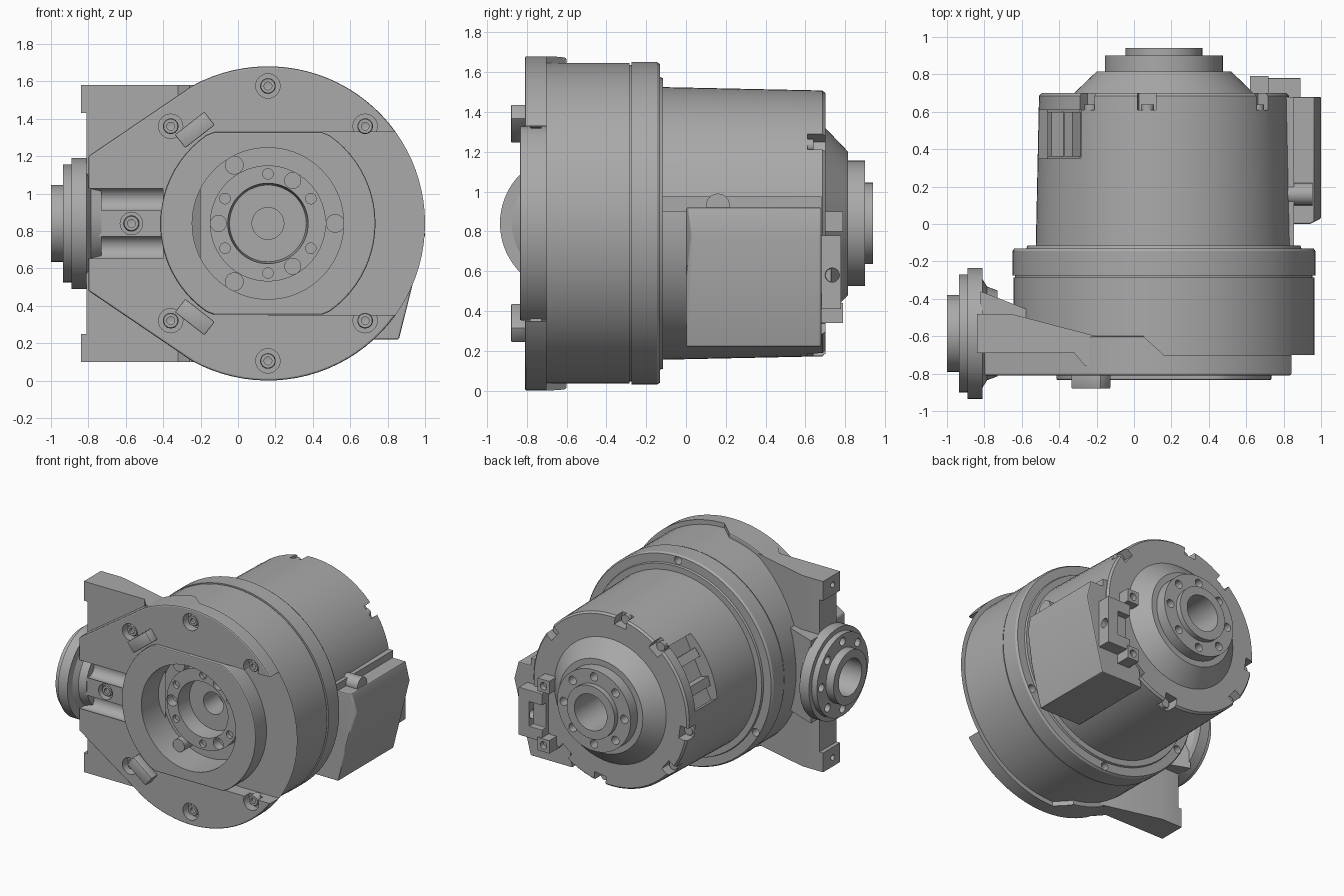
import bpy, bmesh
from math import sin, cos, pi, radians
from mathutils import Matrix, Vector

if "Cube" in bpy.data.objects:
    bpy.data.objects.remove(bpy.data.objects["Cube"])

metal = bpy.data.materials.new("cast_grey")
metal.use_nodes = True
metal.diffuse_color = (0.4, 0.4, 0.4, 1)
metal.node_tree.nodes["Principled BSDF"].inputs["Base Color"].default_value = (0.4, 0.4, 0.4, 1)

CX, CZ = 0.16, 0.84        # main axis, runs along y
NY = -0.585                # side shaft axis, runs along x


def finish(name, bm, smooth=True):
    bmesh.ops.remove_doubles(bm, verts=bm.verts, dist=1e-5)
    bmesh.ops.recalc_face_normals(bm, faces=bm.faces)
    mesh = bpy.data.meshes.new(name)
    bm.to_mesh(mesh)
    bm.free()
    mesh.materials.append(metal)
    ob = bpy.data.objects.new(name, mesh)
    bpy.context.collection.objects.link(ob)
    if smooth:
        shade(ob)
    return ob


def activate(ob):
    bpy.ops.object.select_all(action='DESELECT')
    ob.select_set(True)
    bpy.context.view_layer.objects.active = ob


def shade(ob):
    activate(ob)
    bpy.ops.object.shade_smooth_by_angle(angle=radians(30))


def lathe(name, profile, axis='Y', at=(CX, 0, CZ), steps=72):
    """Revolve (radius, distance) pairs about an axis through a point."""
    bm = bmesh.new()
    d = Vector((0, 1, 0)) if axis == 'Y' else Vector((1, 0, 0))
    vs = [bm.verts.new(Vector(at) + d * t + Vector((0, 0, r))) for r, t in profile]
    es = [bm.edges.new(p) for p in zip(vs, vs[1:])]
    bmesh.ops.spin(bm, geom=vs + es, cent=at, axis=d, angle=2 * pi, steps=steps)
    return finish(name, bm)


def cyl(name, r, a, b, axis='Y', at=(CX, 0, CZ), steps=24):
    return lathe(name, [(0, a), (r, a), (r, b), (0, b)], axis, at, steps)


def prism(name, pts, axis, a, b):
    """Extrude an outline along y (x, z points) or z (x, y points)."""
    bm = bmesh.new()
    f = bm.faces.new([bm.verts.new((u, a, v) if axis == 'Y' else (u, v, a)) for u, v in pts])
    new = bmesh.ops.extrude_face_region(bm, geom=[f])["geom"]
    move = (0, b - a, 0) if axis == 'Y' else (0, 0, b - a)
    bmesh.ops.translate(bm, vec=move, verts=[v for v in new if isinstance(v, bmesh.types.BMVert)])
    return finish(name, bm)


def box(name, lo, hi, turn=None):
    bm = bmesh.new()
    lo, hi = Vector(lo), Vector(hi)
    m = Matrix.Translation((lo + hi) / 2) @ Matrix.Diagonal((*(hi - lo), 1))
    bmesh.ops.create_cube(bm, size=1, matrix=(turn or Matrix()) @ m)
    return finish(name, bm, False)


def radial(deg):
    """Frame on the main axis whose local x points outwards at an angle."""
    return Matrix.Translation((CX, 0, CZ)) @ Matrix.Rotation(-radians(deg), 4, 'Y')


def around(r, deg):
    return (CX + r * cos(radians(deg)), 0, CZ + r * sin(radians(deg)))


def cut(ob, *cutters):
    for c in cutters:
        activate(ob)
        m = ob.modifiers.new("cut", 'BOOLEAN')
        m.operation, m.object, m.solver = 'DIFFERENCE', c, 'EXACT'
        bpy.ops.object.modifier_apply(modifier=m.name)
        bpy.data.objects.remove(c)
    shade(ob)


def bevel(ob, width, segments=2):
    activate(ob)
    m = ob.modifiers.new("bevel", 'BEVEL')
    m.width, m.segments, m.limit_method = width, segments, 'ANGLE'
    bpy.ops.object.modifier_apply(modifier=m.name)
    shade(ob)


def screw(at, y, r=0.042):
    lathe("socket_screw", [(0, y + .025), (r * .5, y + .02), (r * .5, y), (r * .9, y),
                           (r, y + .008), (r, y + .06), (0, y + .06)], at=at, steps=18)


# Main housing: front hub, wide ring, motor drum, end cone and rear collar
housing = lathe("housing", [
    (0, -.35), (.085, -.35), (.085, -.53), (.205, -.53), (.215, -.66), (.31, -.66),
    (.31, -.58), (.405, -.58), (.405, -.70), (.805, -.70), (.805, -.285), (.795, -.285),
    (.795, -.275), (.81, -.275), (.81, -.145), (.80, -.13), (.735, -.13), (.73, -.115),
    (.685, -.115), (.668, .685), (.655, .70), (.48, .70), (.36, .815), (.315, .815),
    (.315, .90), (.205, .90), (.205, .94), (.14, .94), (.14, .35), (0, .35)])
# rim notches, side window and holes in the drum
cut(housing, *[box("notch", (.60, .61, -.05), (.75, .75, .05), radial(a))
               for a in (38, 98, 128, 188, 218, 278, 308)])
cut(housing, box("window", (.57, .35, -.25), (.75, .61, .25), radial(153)))
cut(housing, *[cyl("hole", .032, .82, 1, at=around(.26, a)) for a in range(0, 360, 45)])
cut(housing, *[cyl("hole", .03, -.2, -.12, at=around(.77, a)) for a in (90, 210, 270, 330)])
cut(housing, *[cyl("hole", .06, -.8, -.62, at=around(.735, a)) for a in (22.5, -22.5)],
    cyl("hole", .032, -.8, -.62, at=around(.73, 0)))
cut(housing, *[cyl("hole", .043, -.7, -.59, at=around(.265, a)) for a in (60, 180, 300)])
cut(housing, *[cyl("hole", .028, -.7, -.63, at=around(.265, a)) for a in (30, 90, 150, 210, 270, 330)])
for a in (22.5, -22.5):
    screw(around(.735, a), -.68, .04)
for a in (0, 120, 240):
    cyl("hub_pin", .05, -.70, -.55, at=around(.36, a))
for a in (38, 98, 128, 188, 218, 278, 308):
    cyl("rim_screw", .035, .58, .64, at=around(.635, a), steps=16)
for a in (143, 163):
    box("window_bar", (.55, .36, -.035), (.64, .60, .035), radial(a))

# Front flange: round plate running into the side bracket
arc = [around(.84, 119 - 238 * i / 60) for i in range(61)]
flange = prism("front_flange", [(p[0], p[2]) for p in arc] + [(-.80, .48), (-.80, 1.20)], 'Y', -.81, -.60)
bevel(flange, .01)
cut(flange, box("recess", (CX, -1, CZ - .49), (1.2, -.70, CZ + .49)),
    prism("step", [(.04, -.59), (.06, -.61), (.16, -.70), (1.2, -.70), (1.2, -.5), (.04, -.5)], 'Z', -.2, 2),
    cyl("opening", .405, -1, -.4, steps=72))
cut(flange, *[cyl("hole", .065, -.9, -.745, at=around(.735, a)) for a in (45, 90, 135, 225, 270, 315)])
for a in (45, 90, 135, 225, 270, 315):
    screw(around(.735, a), -.785)
# twin grooves leading to the side shaft
cut(flange, *[cyl("groove", .065, -.95, -.40, 'X', (0, -.785, CZ + s * .128)) for s in (1, -1)])
cut(flange, cyl("hole", .06, -.9, -.76, at=(-.57, 0, CZ)))
screw((-.57, 0, CZ), -.795)

# Flat-sided cover ring around the opening
pts = []
for i in range(72):
    a = 2 * pi * i / 72
    pts.append((CX + .575 * cos(a), CZ + max(-.488, min(.488, .575 * sin(a)))))
cover = prism("cover_ring", pts, 'Y', -.835, -.66)
bevel(cover, .008)
cut(cover, cyl("opening", .405, -1, -.4, steps=72))

# Stop blocks on the front face
for s in (1, -1):
    stop = box("stop_block", (.59, -.88, -.10), (.68, -.80, .10), radial(s * 128 + 0))
    bevel(stop, .006)

# Side bracket: mounting wall with sloped back, feet at the corners, thick neck
wall = prism("bracket_wall", [(-.84, -.69), (-.84, -.48), (-.66, -.48), (-.2, -.60), (-.2, -.76),
                              (-.26, -.76), (-.32, -.69)], 'Z', .10, 1.58)
cut(wall, box("relief", (-.9, -1, .25), (-.81, 0, 1.43)),
    cyl("opening", .42, -1, 0, steps=72))
cut(wall, *[cyl("hole", .022, z - .05, z + .05, 'X', (-.8 - z, -.6, z)) for z in (.17, 1.51)])
prism("bracket_neck", [(-.82, -.66), (-.82, -.36), (-.20, -.60), (-.30, -.66)], 'Z', .52, 1.16)

# Side shaft flange
shaft = lathe("side_flange", [
    (0, -.80), (.14, -.80), (.14, -1), (.205, -1), (.205, -.935), (.315, -.935), (.315, -.89),
    (.35, -.89), (.35, -.81), (.29, -.81), (.25, -.785), (.23, -.73), (0, -.73)],
    'X', (0, NY, CZ))
cut(shaft, *[cyl("hole", .032, -1, -.85, 'X',
                 (0, NY + .26 * cos(pi * i / 4), CZ + .26 * sin(pi * i / 4))) for i in range(8)])

# Terminal box on the drum's side
terminal = prism("terminal_box", [(.6, .92), (.965, .92), (1, .78), (.86, .22), (.5, .22)], 'Y', 0, .68)
cut(terminal, prism("front_slant", [(.9, -.1), (.9, -.02), (1.1, .08), (1.1, -.1)], 'Z', 0, 1.5))
bevel(terminal, .008)
ledge = box("terminal_ledge", (.6, -.12, .90), (.855, .68, .975))
cut(ledge, cyl("hole", .07, .85, 1.1, 'X', (-.3, .16, .975)))
cyl("terminal_plug", .06, .80, .955, 'X', (0, .16, .93))
# connector block at the rear of the box
plug = box("connector", (.69, .60, .41), (.89, .78, .78))
cut(plug, box("slot", (.66, .73, .50), (.80, .9, .69)),
    cyl("hole", .035, .8, 1, 'X', (0, .735, .58)))
bevel(plug, .006)
for z in (.34, .80):
    lug = box("connector_lug", (.62, .62, z), (.72, .79, z + .10))
    cut(lug, cyl("hole", .028, .75, .9, at=(.67, 0, z + .05)))
